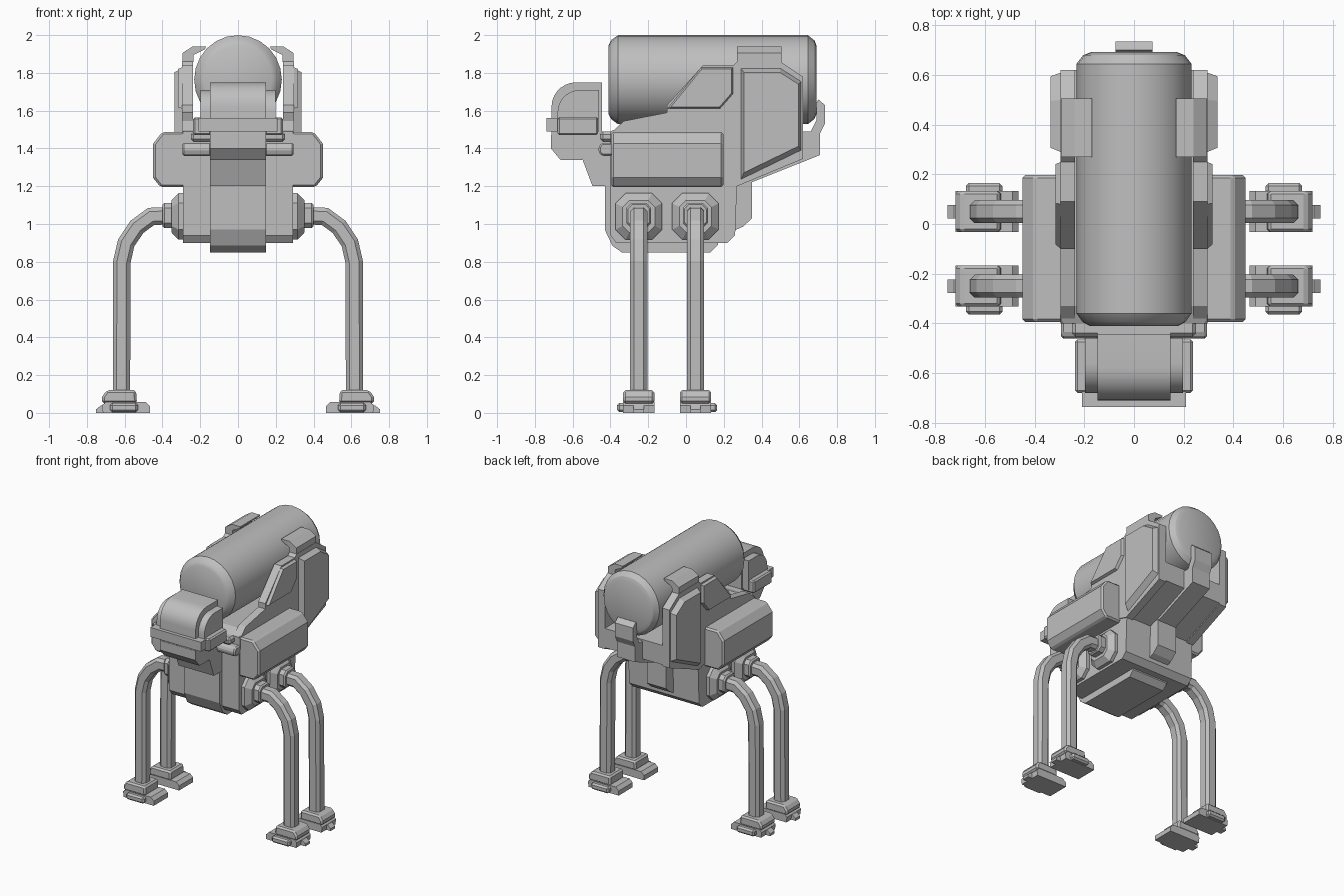
import bpy, bmesh, math
from mathutils import Vector

if "Cube" in bpy.data.objects:
    bpy.data.objects.remove(bpy.data.objects["Cube"])

grey = bpy.data.materials.new("plain_grey")
grey.diffuse_color = (0.52, 0.52, 0.52, 1)
grey.use_nodes = True
grey.node_tree.nodes["Principled BSDF"].inputs["Base Color"].default_value = grey.diffuse_color


def finish(name, bm, mirror=False, bevel=0, smooth=False):
    """Turn a bmesh into a named object with optional bevel and x mirror."""
    bmesh.ops.recalc_face_normals(bm, faces=bm.faces)
    me = bpy.data.meshes.new(name)
    bm.to_mesh(me)
    bm.free()
    me.materials.append(grey)
    ob = bpy.data.objects.new(name, me)
    bpy.context.collection.objects.link(ob)
    if bevel:
        b = ob.modifiers.new("bevel", 'BEVEL')
        b.width, b.segments, b.limit_method = bevel, 1, 'ANGLE'
        b.angle_limit = math.radians(40)
    if mirror:
        ob.modifiers.new("mirror", 'MIRROR')
    if smooth:
        bpy.ops.object.select_all(action='DESELECT')
        ob.select_set(True)
        bpy.context.view_layer.objects.active = ob
        bpy.ops.object.shade_smooth_by_angle(angle=math.radians(30))
    return ob


def loft(name, rings, **kw):
    """Join rings of points into a closed solid."""
    bm = bmesh.new()
    vs = [[bm.verts.new(p) for p in r] for r in rings]
    n = len(vs[0])
    for a, b in zip(vs, vs[1:]):
        for i in range(n):
            j = (i + 1) % n
            bm.faces.new((a[i], a[j], b[j], b[i]))
    bm.faces.new(vs[0])
    bm.faces.new(vs[-1])
    return finish(name, bm, **kw)


def side_prism(name, prof, x0, x1, **kw):
    """Extrude a (y, z) profile along x."""
    return loft(name, [[(x, y, z) for y, z in prof] for x in (x0, x1)], **kw)


def front_prism(name, prof, y0, y1, **kw):
    """Extrude an (x, z) profile along y."""
    return loft(name, [[(x, y, z) for x, z in prof] for y in (y0, y1)], **kw)


def box(name, x0, x1, y0, y1, z0, z1, **kw):
    return side_prism(name, [(y0, z0), (y1, z0), (y1, z1), (y0, z1)], x0, x1, **kw)


def raised_panel(name, prof, x0, x1, inset):
    """Side panel whose outer face is shrunk toward its centre."""
    cy = sum(p[0] for p in prof) / len(prof)
    cz = sum(p[1] for p in prof) / len(prof)
    top = [(cy + (y - cy) * inset, cz + (z - cz) * inset) for y, z in prof]
    loft(name, [[(x0, y, z) for y, z in prof], [(x1, y, z) for y, z in top]], mirror=True)


def octagon(h, c):
    return [(h, c), (c, h), (-c, h), (-h, c), (-h, -c), (-c, -h), (c, -h), (h, -c)]


# Hull and the strips wrapped around it
side_prism("hull", [(-0.40, 1.49), (-0.40, 0.94), (-0.37, 0.90), (0.22, 0.90), (0.26, 0.94),
                    (0.27, 1.21), (0.62, 1.355), (0.62, 1.50), (-0.33, 1.52)], -0.29, 0.29)
side_prism("belly_strip", [(-0.43, 1.20), (-0.43, 0.97), (-0.39, 0.885), (-0.34, 0.85), (0.13, 0.85),
                           (0.17, 0.89), (0.17, 1.0), (-0.30, 1.2)], -0.148, 0.148)
side_prism("rear_spine", [(0.27, 1.19), (0.71, 1.365), (0.71, 1.48), (0.735, 1.53), (0.735, 1.63),
                          (0.70, 1.66), (0.69, 1.64), (0.69, 1.55), (0.66, 1.49), (0.3, 1.49)], -0.075, 0.075)
side_prism("tail_block", [(0.22, 0.95), (0.30, 0.985), (0.35, 1.03), (0.35, 1.23), (0.22, 1.23)], -0.08, 0.08)

# Side walls holding the tank, with bent top flaps
side_prism("side_wall", [(-0.40, 1.40), (-0.40, 1.48), (-0.33, 1.545), (-0.10, 1.59), (-0.10, 1.63),
                         (0.09, 1.84), (0.25, 1.84), (0.27, 1.86), (0.50, 1.86), (0.62, 1.78),
                         (0.62, 1.345), (0.27, 1.20)], 0.238, 0.297, mirror=True)
front_prism("top_flap", [(0.295, 1.80), (0.295, 1.905), (0.24, 1.94), (0.17, 1.94), (0.175, 1.925),
                         (0.235, 1.895), (0.24, 1.80)], 0.27, 0.505, mirror=True)
raised_panel("front_panel", [(-0.10, 1.61), (0.18, 1.61), (0.25, 1.69), (0.25, 1.83), (0.08, 1.83)],
             0.295, 0.317, 0.92)
raised_panel("rear_panel", [(0.29, 1.825), (0.50, 1.825), (0.61, 1.755), (0.61, 1.39), (0.29, 1.235)],
             0.295, 0.336, 0.90)

# Side pods
front_prism("side_pod", [(0.28, 1.195), (0.41, 1.195), (0.45, 1.245), (0.45, 1.425), (0.40, 1.488),
                         (0.28, 1.488)], -0.395, 0.198, mirror=True, bevel=0.012)

# Tank with tapered ends
N = 24
rings = []
for y, r in [(-0.41, 0.18), (-0.395, 0.207), (-0.36, 0.232), (0.645, 0.232), (0.68, 0.205), (0.692, 0.175)]:
    rings.append([(r * math.cos(2 * math.pi * i / N), y, 1.764 + r * 1.015 * math.sin(2 * math.pi * i / N))
                  for i in range(N)])
loft("tank", rings, smooth=True)

# Neck and shoulder pegs
side_prism("neck", [(-0.39, 1.49), (-0.60, 1.49), (-0.57, 1.40), (-0.495, 1.20), (-0.39, 1.20)], -0.147, 0.147)
side_prism("shoulder_peg", [(-0.38, 1.36), (-0.445, 1.36), (-0.462, 1.378), (-0.462, 1.412),
                            (-0.445, 1.43), (-0.38, 1.43)], 0.14, 0.295, mirror=True, bevel=0.01)
box("neck_collar", -0.25, 0.25, -0.455, -0.38, 1.435, 1.49, bevel=0.015)


def dome(front, back, bottom, top, r):
    """Head side profile with a rounded upper front corner."""
    arc = [(front + r - r * math.cos(a), top - r + r * math.sin(a))
           for a in [math.pi / 2 * i / 7 for i in range(8)]]
    return [(back, bottom), (front, bottom)] + arc + [(back, top)]


# Head
side_prism("head_dome", dome(-0.712, -0.445, 1.46, 1.75, 0.13), -0.147, 0.147, smooth=True)
side_prism("head_side", dome(-0.68, -0.46, 1.49, 1.71, 0.12), -0.198, 0.198, smooth=True)
side_prism("jaw", [(-0.45, 1.47), (-0.715, 1.47), (-0.715, 1.40), (-0.665, 1.34), (-0.55, 1.34),
                   (-0.55, 1.42), (-0.45, 1.42)], -0.147, 0.147)
box("head_ear", 0.14, 0.238, -0.68, -0.465, 1.47, 1.565, mirror=True, bevel=0.01)
box("visor", -0.21, 0.21, -0.738, -0.66, 1.49, 1.56)

# Legs: path in x, z with an eight-sided section; feet mirror front to back
path = [(0.33, 1.045), (0.46, 1.04), (0.535, 0.985), (0.592, 0.90), (0.615, 0.80), (0.617, 0.08)]
for tag, cy, out in (("front", -0.25, -1), ("rear", 0.05, 1)):
    rings = []
    for i, p in enumerate(path):
        p = Vector(p)
        before = (p - Vector(path[max(i - 1, 0)])).normalized()
        after = (Vector(path[min(i + 1, len(path) - 1)]) - p).normalized()
        t = (before + after).normalized()
        nrm = Vector((-t.y, t.x))
        k = 1 / max(0.7, t.dot(after if after.length else before))
        rings.append([(p.x + nrm.x * v * k, cy + u, p.y + nrm.y * v * k) for u, v in octagon(0.046, 0.026)])
    loft(tag + "_leg", rings, mirror=True)

    # Hip socket and collar
    hip = [(0.27, 0.123, 0.07), (0.315, 0.123, 0.07), (0.352, 0.085, 0.05)]
    loft(tag + "_hip", [[(x, cy + u, 1.04 + v) for u, v in octagon(h, c)] for x, h, c in hip],
         mirror=True, smooth=True)
    ring = [(0.34, 0.066), (0.39, 0.066), (0.40, 0.058)]
    loft(tag + "_collar", [[(x, cy + u, 1.045 + v) for u, v in octagon(h, h * 0.6)] for x, h in ring],
         mirror=True)

    # Foot: sole, ankle block, outer toe and fore or aft claw
    y0, y1 = sorted((cy - out * 0.083, cy + out * 0.083))
    front_prism(tag + "_sole", [(0.465, 0), (0.715, 0), (0.72, 0.04), (0.70, 0.058), (0.49, 0.058),
                                (0.465, 0.035)], y0, y1, mirror=True)
    front_prism(tag + "_ankle", [(0.535, 0.05), (0.72, 0.05), (0.72, 0.085), (0.695, 0.12), (0.54, 0.12)],
                y0, y1, mirror=True, bevel=0.012)
    front_prism(tag + "_toe", [(0.70, 0), (0.752, 0), (0.752, 0.018), (0.725, 0.04), (0.70, 0.04)],
                cy - 0.027, cy + 0.027, mirror=True)
    a, b = sorted((cy, cy + out * 0.115))
    box(tag + "_claw", 0.53, 0.677, a, b, 0.004, 0.052, mirror=True, bevel=0.012)
